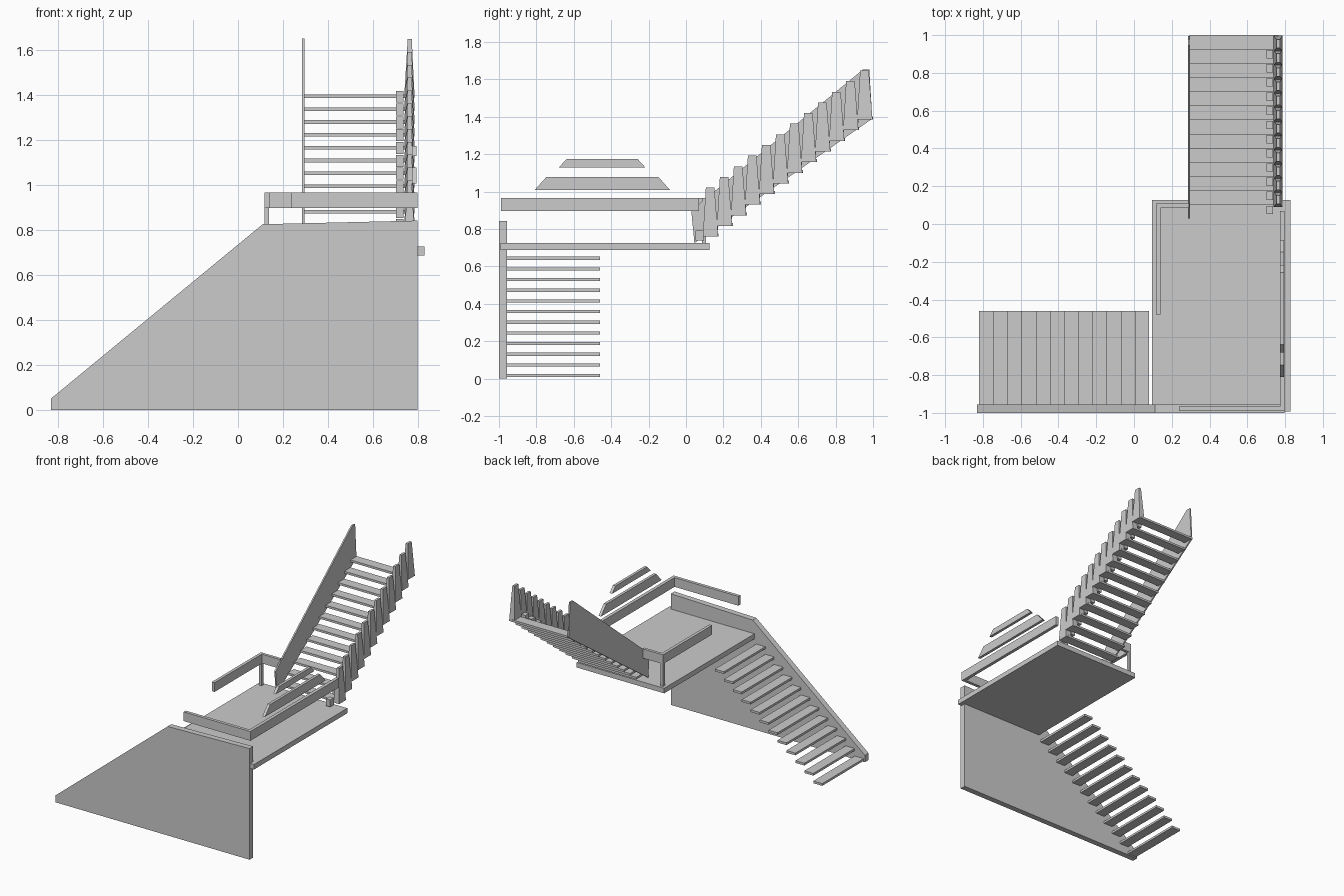
import bpy

if "Cube" in bpy.data.objects:
    bpy.data.objects.remove(bpy.data.objects["Cube"])


def mesh(name, verts, faces):
    me = bpy.data.meshes.new(name)
    me.from_pydata(verts, [], faces)
    me.update()
    ob = bpy.data.objects.new(name, me)
    bpy.context.collection.objects.link(ob)
    return ob


def loft(name, a, b):
    """Solid between two matching outlines."""
    n = len(a)
    faces = [tuple(range(n))[::-1], tuple(range(n, 2 * n))]
    faces += [(i, (i + 1) % n, n + (i + 1) % n, n + i) for i in range(n)]
    ob = mesh(name, a + b, faces)
    import bmesh
    bm = bmesh.new()
    bm.from_mesh(ob.data)
    bmesh.ops.recalc_face_normals(bm, faces=bm.faces)
    bm.to_mesh(ob.data)
    bm.free()
    return ob


def rect(x0, x1, y0, y1, z):
    return [(x0, y0, z), (x1, y0, z), (x1, y1, z), (x0, y1, z)]


def box(name, x0, x1, y0, y1, z0, z1):
    return loft(name, rect(x0, x1, y0, y1, z0), rect(x0, x1, y0, y1, z1))


def panel_x(name, profile, x0, x1):
    return loft(name, [(x0, y, z) for y, z in profile], [(x1, y, z) for y, z in profile])


# Solid side wall of the lower flight
wall = [(-0.83, 0), (0.797, 0), (0.797, 0.842), (0.11, 0.826), (-0.83, 0.052)]
loft("side_wall", [(x, -1.0, z) for x, z in wall], [(x, -0.956, z) for x, z in wall])

# Landing
box("landing", 0.095, 0.828, -0.992, 0.126, 0.688, 0.726)

STEP, RISE = 0.075, 0.057
for i in range(12):
    # Lower flight tread
    x, z = -0.82 + STEP * i, 0.008 + RISE * i
    box(f"lower_tread_{i}", x, x + STEP, -0.956, -0.46, z, z + 0.017)
    # Upper flight tread
    y, z = 0.1 + STEP * i, 0.759 + RISE * i
    box(f"upper_tread_{i}", 0.294, 0.765, y, y + STEP, z, z + 0.016)
    # Tapered baluster slat on the open side
    loft(f"slat_{i}",
         rect(0.738, 0.785, y - 0.01, y + 0.072, z),
         rect(0.754, 0.772, y + 0.006, y + 0.052, z + 0.262))
    # Small bracket at the tread nose
    box(f"bracket_{i}", 0.702, 0.736, y - 0.048, y - 0.004, z - 0.02, z + 0.033)

# Closed panel of the upper flight
panel_x("upper_panel", [(0.045, 0.725), (0.996, 1.39), (0.98, 1.652), (0.945, 1.652), (0.028, 0.9)],
        0.285, 0.296)

# Landing guard rails
Z0, Z1 = 0.897, 0.967
box("front_rail", 0.238, 0.772, -0.99, -0.966, Z0, Z1)
box("right_rail", 0.772, 0.797, -0.99, 0.07, Z0, Z1)
box("left_rail", 0.117, 0.14, -0.48, 0.086, Z0, Z1)
box("back_rail", 0.117, 0.29, 0.086, 0.108, Z0, Z1)
box("corner_post", 0.117, 0.138, 0.086, 0.107, 0.726, Z0)

# Raised trapezoid rails on the right
panel_x("raised_rail_low", [(-0.81, 1.008), (-0.085, 1.008), (-0.147, 1.078), (-0.747, 1.078)], 0.772, 0.793)
panel_x("raised_rail_high", [(-0.68, 1.13), (-0.218, 1.13), (-0.258, 1.174), (-0.638, 1.174)], 0.772, 0.793)
